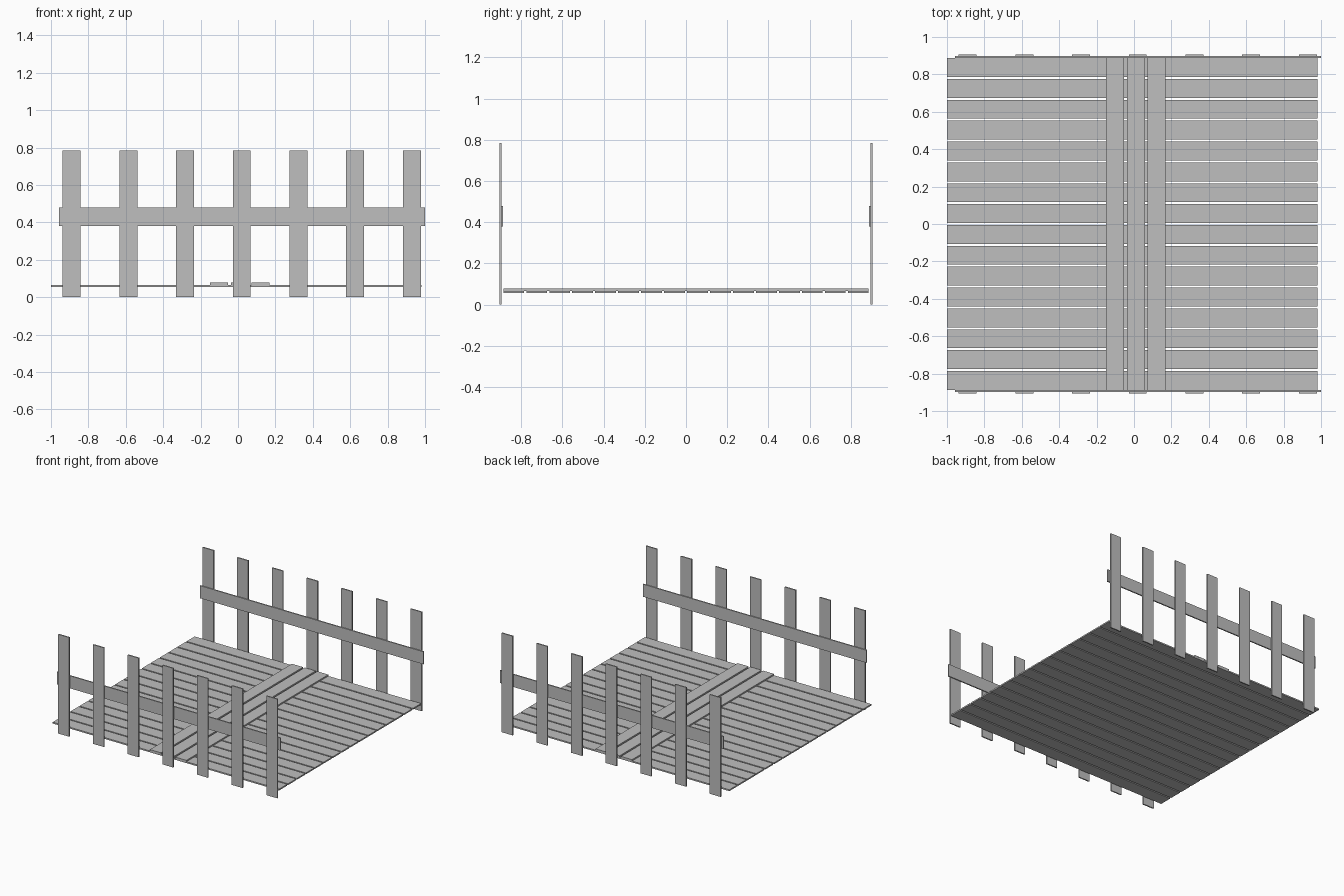
import bpy
import bmesh
from mathutils import Matrix, Vector

cube = bpy.data.objects.get("Cube")
if cube:
    bpy.data.objects.remove(cube, do_unlink=True)

# Single plain grey
grey = bpy.data.materials.new("plain_grey")
grey.use_nodes = True
colour = (0.52, 0.52, 0.52, 1)
grey.diffuse_color = colour
grey.node_tree.nodes["Principled BSDF"].inputs["Base Color"].default_value = colour


def board(name, x, y, z):
    """Flat board spanning the given (low, high) ranges."""
    spans = (x, y, z)
    centre = Vector([(lo + hi) / 2 for lo, hi in spans])
    size = Vector([hi - lo for lo, hi in spans])
    bm = bmesh.new()
    bmesh.ops.create_cube(bm, size=1, matrix=Matrix.Diagonal(size).to_4x4())
    mesh = bpy.data.meshes.new(name)
    bm.to_mesh(mesh)
    bm.free()
    mesh.materials.append(grey)
    obj = bpy.data.objects.new(name, mesh)
    obj.location = centre
    bpy.context.collection.objects.link(obj)


# Deck planks running left to right
PLANKS, PITCH, PLANK_WIDTH = 16, 0.1115, 0.101
for i in range(PLANKS):
    y = (i - (PLANKS - 1) / 2) * PITCH
    board(f"deck_plank_{i + 1}", (-1, 0.98),
          (y - PLANK_WIDTH / 2, y + PLANK_WIDTH / 2), (0.055, 0.066))

# Three walkway boards across the planks
for i in range(3):
    x = 0.01 + (i - 1) * 0.111
    board(f"walkway_board_{i + 1}", (x - 0.0485, x + 0.0485), (-0.887, 0.887), (0.066, 0.077))

# Fences on both sides, rails on the inner face of the posts
for side, label in ((-1, "front"), (1, "back")):
    def across(inner, outer):
        return tuple(sorted((side * inner, side * outer)))

    for i in range(7):
        x = 0.02 + (i - 3) * 0.3033
        board(f"{label}_fence_post_{i + 1}", (x - 0.048, x + 0.048),
              across(0.896, 0.906), (0, 0.784))
    board(f"{label}_fence_rail", (-0.956, 1), across(0.888, 0.898), (0.38, 0.479))
